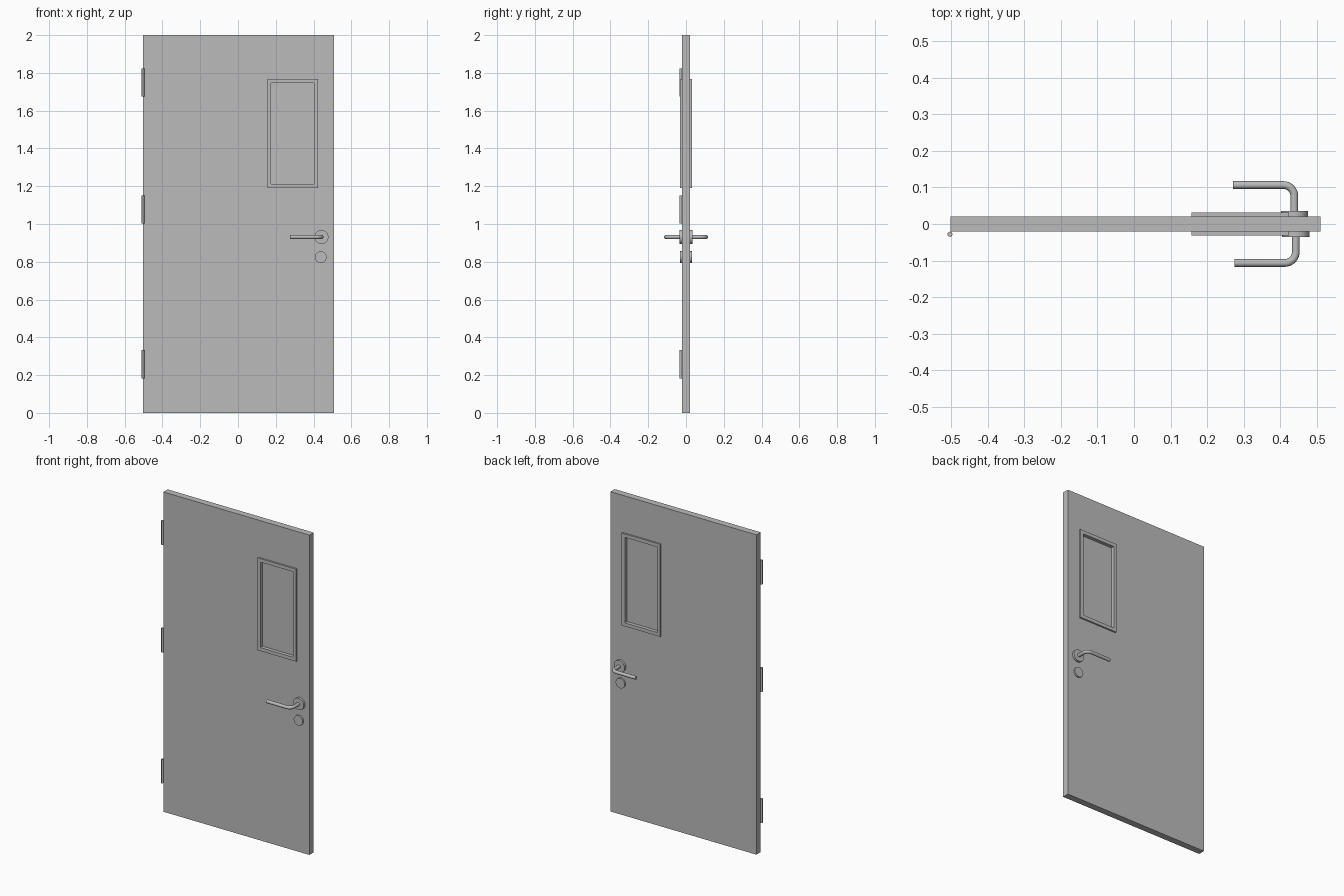
import bpy, bmesh, math
from mathutils import Vector

default = bpy.data.objects.get("Cube")
if default:
    bpy.data.objects.remove(default, do_unlink=True)

grey = bpy.data.materials.new("light_grey")
grey.use_nodes = True
tone = (0.5, 0.5, 0.5, 1)
grey.diffuse_color = tone
grey.node_tree.nodes["Principled BSDF"].inputs["Base Color"].default_value = tone


def finish(name, bm, smooth=False):
    bmesh.ops.recalc_face_normals(bm, faces=bm.faces)
    mesh = bpy.data.meshes.new(name)
    bm.to_mesh(mesh)
    bm.free()
    mesh.materials.append(grey)
    obj = bpy.data.objects.new(name, mesh)
    bpy.context.collection.objects.link(obj)
    if smooth:
        bpy.ops.object.select_all(action="DESELECT")
        obj.select_set(True)
        bpy.context.view_layer.objects.active = obj
        bpy.ops.object.shade_smooth_by_angle(angle=math.radians(35))
    return obj


def box(name, x, y, z):
    bm = bmesh.new()
    bmesh.ops.create_cube(bm, size=1)
    for v in bm.verts:
        v.co = [lo + (c + 0.5) * (hi - lo) for c, (lo, hi) in zip(v.co, (x, y, z))]
    return finish(name, bm)


def ring(name, outer, inner, y0, y1):
    """Rectangular frame; outer and inner are (x0, x1, z0, z1)."""
    bm = bmesh.new()
    loops = []
    for (x0, x1, z0, z1), y in ((outer, y0), (outer, y1), (inner, y1), (inner, y0)):
        loops.append([bm.verts.new((x, y, z)) for x, z in
                      ((x0, z0), (x1, z0), (x1, z1), (x0, z1))])
    for k in range(4):
        a, b = loops[k], loops[(k + 1) % 4]
        for i in range(4):
            j = (i + 1) % 4
            bm.faces.new((a[i], a[j], b[j], b[i]))
    return finish(name, bm)


def tube(name, path, radius, sides=24):
    """Capped round bar swept along a path, mitred at each point."""
    bm = bmesh.new()
    pts = [Vector(p) for p in path]
    up = Vector((0, 0, 1))
    loops = []
    for i, p in enumerate(pts):
        t = (pts[min(i + 1, len(pts) - 1)] - pts[max(i - 1, 0)]).normalized()
        ref = up if abs(t.z) < 0.9 else Vector((1, 0, 0))
        u = t.cross(ref).normalized()
        w = t.cross(u)
        angles = [2 * math.pi * k / sides for k in range(sides)]
        loops.append([bm.verts.new(p + radius * (u * math.cos(a) + w * math.sin(a)))
                      for a in angles])
    for a, b in zip(loops, loops[1:]):
        for i in range(sides):
            j = (i + 1) % sides
            bm.faces.new((a[i], a[j], b[j], b[i]))
    bm.faces.new(loops[0])
    bm.faces.new(loops[-1])
    return finish(name, bm, smooth=True)


# Door panel with its window opening and pane
HALF = 0.021
opening = (0.176, 0.402, 1.212, 1.746)
trim = (0.157, 0.424, 1.19, 1.768)
ring("door_panel", (-0.502, 0.509, 0, 2), opening, -HALF, HALF)
box("window_pane", opening[:2], (-0.009, 0.009), opening[2:])

# Window trim, lever handle and lock cover on each face
for side, s, x in (("front", -1, 0.442), ("back", 1, 0.438)):
    ring(side + "_window_trim", trim, opening, s * HALF, s * 0.031)
    tube(side + "_handle_rose", [(x, s * HALF, 0.931), (x, s * 0.035, 0.931)], 0.037, 40)
    tube(side + "_lock_cover", [(x - 0.004, s * HALF, 0.825),
                                (x - 0.004, s * 0.031, 0.825)], 0.031, 40)
    bend, reach = 0.03, 0.1065
    path = [(x, s * 0.03, 0.931)]
    for k in range(9):
        a = math.pi / 2 * k / 8
        path.append((x - bend + bend * math.cos(a),
                     s * (reach - bend + bend * math.sin(a)), 0.931))
    path.append((x - 0.167, s * reach, 0.931))
    tube(side + "_lever", path, 0.0105)

# Hinge barrels
for name, z in (("lower", 0.258), ("middle", 1.077), ("upper", 1.749)):
    tube(name + "_hinge", [(-0.503, -0.028, z - 0.075), (-0.503, -0.028, z + 0.075)], 0.007)
